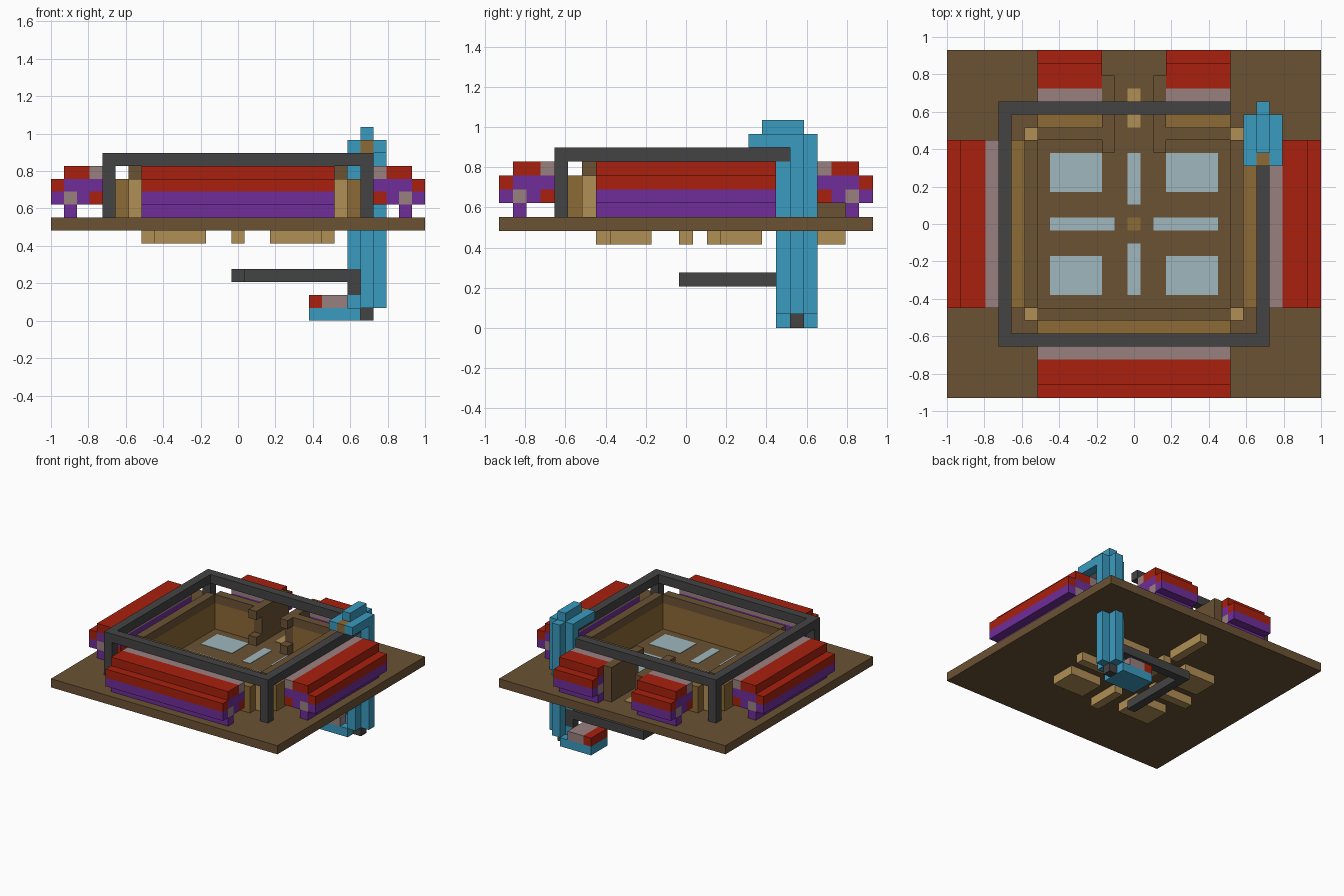
import bpy
import bmesh
from mathutils import Matrix, Vector

default_cube = bpy.data.objects.get("Cube")
if default_cube:
    bpy.data.objects.remove(default_cube)

# Grid: the model is made of square blocks, WIDE by DEEP in plan
WIDE, DEEP = 29, 27
UNIT = 2 / WIDE


def linear(channel):
    c = channel / 255
    return c / 12.92 if c <= 0.04045 else ((c + 0.055) / 1.055) ** 2.4


def material(name, hexcode):
    mat = bpy.data.materials.new(name)
    mat.use_nodes = True
    color = [linear(c) for c in bytes.fromhex(hexcode)] + [1]
    mat.diffuse_color = color
    shader = mat.node_tree.nodes["Principled BSDF"]
    shader.inputs["Base Color"].default_value = color
    shader.inputs["Roughness"].default_value = 0.9
    return mat


BROWN = material("brown", "6b5234")
OCHRE = material("ochre", "8c6a36")
TAN = material("tan", "b08f55")
GREY = material("dark grey", "444444")
RED = material("red", "a8200e")
PURPLE = material("purple", "702d9a")
MAUVE = material("mauve grey", "9a8080")
BLUE = material("blue", "3a9bbf")
WATER = material("pale water", "9fb7be")


def block(name, mat, xs, ys, zs):
    """Box spanning grid ranges xs, ys and zs."""
    lo, hi = (Vector(c) for c in zip(xs, ys, zs))
    center = (lo + hi) / 2 - Vector((WIDE / 2, DEEP / 2, 0))
    bm = bmesh.new()
    bmesh.ops.create_cube(bm, size=1, matrix=Matrix.Translation(center * UNIT)
                          @ Matrix.Diagonal((hi - lo) * UNIT).to_4x4())
    mesh = bpy.data.meshes.new(name)
    bm.to_mesh(mesh)
    bm.free()
    mesh.materials.append(mat)
    obj = bpy.data.objects.new(name, mesh)
    bpy.context.collection.objects.link(obj)
    return obj


def flip(span, size):
    return size - span[1], size - span[0]


def pair(name, mat, xs, ys, zs):
    """Box and its mirror image across the middle of the width."""
    block("right_" + name, mat, xs, ys, zs)
    block("left_" + name, mat, flip(xs, WIDE), ys, zs)


# Ground slab
block("slab", BROWN, (0, WIDE), (0, DEEP), (7, 8))

# Pools: thin water plates in the floor, shallow basins under the slab
SKIN = (8, 8.05)
BASIN = (6, 7)
for place, ys in (("front", (8, 11)), ("back", (16, 19))):
    pair(place + "_pool", WATER, (8, 12), ys, SKIN)
    pair(place + "_pool_basin", TAN, (8, 12), ys, BASIN)
pair("channel", WATER, (8, 13), (13, 14), SKIN)
pair("channel_basin", TAN, (7, 12), (13, 14), BASIN)
middle = (14, 15)
block("front_channel", WATER, middle, (8, 12), SKIN)
block("front_channel_basin", TAN, middle, (7, 11), BASIN)
block("back_channel", WATER, middle, (15, 19), SKIN)
block("back_channel_basin", TAN, middle, (15, 19), BASIN)
block("center_tile", OCHRE, middle, (13, 14), SKIN)
block("entry_tile", TAN, middle, (21, 24), SKIN)
block("entry_basin", TAN, middle, (20, 25), BASIN)

# Court walls: ochre with a brown rim, an outer ochre skin, tan corner posts
for part, mat, zs in (("wall", OCHRE, (8, 11)), ("wall_rim", BROWN, (11, 12))):
    pair("side_" + part, mat, (6, 7), (7, 20), zs)
    block("front_" + part, mat, (7, 22), (6, 7), zs)
    pair("back_" + part, mat, (7, 12), (20, 21), zs)
pair("side_wall_skin", OCHRE, (5, 6), (7, 20), (8, 11))
block("front_wall_skin", OCHRE, (7, 22), (5, 6), (8, 11))
pair("back_wall_skin", OCHRE, (7, 12), (21, 22), (8, 11))
for place, ys in (("front", (6, 7)), ("back", (20, 21))):
    pair(place + "_corner_post", TAN, (6, 7), ys, (8, 11))

# Doorway walls at the back with small blocks on the inner side
pair("doorway_wall", BROWN, (12, 13), (20, 25), (8, 12))
for place, zs in (("lower", (8, 9)), ("upper", (11, 12))):
    pair(place + "_doorway_block", BROWN, (12, 13), (19, 20), zs)

# Dark overhead frame and its posts
TOP = (12, 13)
block("frame_front", GREY, (4, 25), (4, 5), TOP)
block("frame_right", GREY, (4, 5), (5, 22), TOP)
block("frame_left", GREY, (24, 25), (5, 21), TOP)
block("frame_back", GREY, (4, 22), (22, 23), TOP)
pair("front_frame_post", GREY, (4, 5), (4, 5), (8, 12))
block("back_frame_post", GREY, (4, 5), (22, 23), (8, 12))

# Bench cross-section: part, colour, depth from the outer edge, height
BENCH = (
    ("foot", PURPLE, (1, 2), (8, 9)),
    ("outer_base", PURPLE, (0, 1), (9, 10)),
    ("core", MAUVE, (1, 2), (9, 10)),
    ("inner_base", PURPLE, (2, 3), (9, 10)),
    ("inner_edge", RED, (3, 4), (9, 10)),
    ("lip", RED, (0, 1), (10, 11)),
    ("seat", PURPLE, (1, 4), (10, 11)),
    ("cushion", RED, (1, 3), (11, 12)),
    ("top_strip", MAUVE, (3, 4), (11, 12)),
)
for part, mat, depth, zs in BENCH:
    pair("bench_" + part, mat, depth, (7, 20), zs)
    block("front_bench_" + part, mat, (7, 22), depth, zs)
    pair("back_bench_" + part, mat, (7, 12), flip(depth, DEEP), zs)

# Blue tower with a plus-shaped section
core = (24, 25)
mid = (21, 22)
block("tower_core", BLUE, core, mid, (1, 13))
block("tower_front_rib", BLUE, core, (20, 21), (1, 12))
block("tower_back_rib", BLUE, core, (22, 23), (1, 14))
block("tower_left_rib", BLUE, (25, 26), mid, (1, 13))
block("tower_right_rib", BLUE, (23, 24), mid, (4, 13))
block("tower_ankle", BLUE, (23, 24), mid, (1, 2))
block("tower_foot_core", GREY, core, mid, (0, 1))

# Tower head
block("head_right", BLUE, (23, 24), (18, 22), (13, 14))
block("head_left", BLUE, (25, 26), (18, 22), (13, 14))
block("head_middle", BLUE, core, (19, 22), (13, 15))
block("head_front", OCHRE, core, (18, 19), (13, 14))

# Foot seat at the bottom of the tower
block("foot_plate", BLUE, (20, 24), (20, 23), (0, 1))
block("foot_cushion", RED, (20, 21), (20, 23), (1, 2))
block("foot_top", MAUVE, (21, 23), (20, 23), (1, 2))

# Bent grey arm under the slab
block("arm_riser", GREY, (23, 24), mid, (2, 3))
block("arm_across", GREY, (14, 24), mid, (3, 4))
block("arm_forward", GREY, middle, (13, 21), (3, 4))
